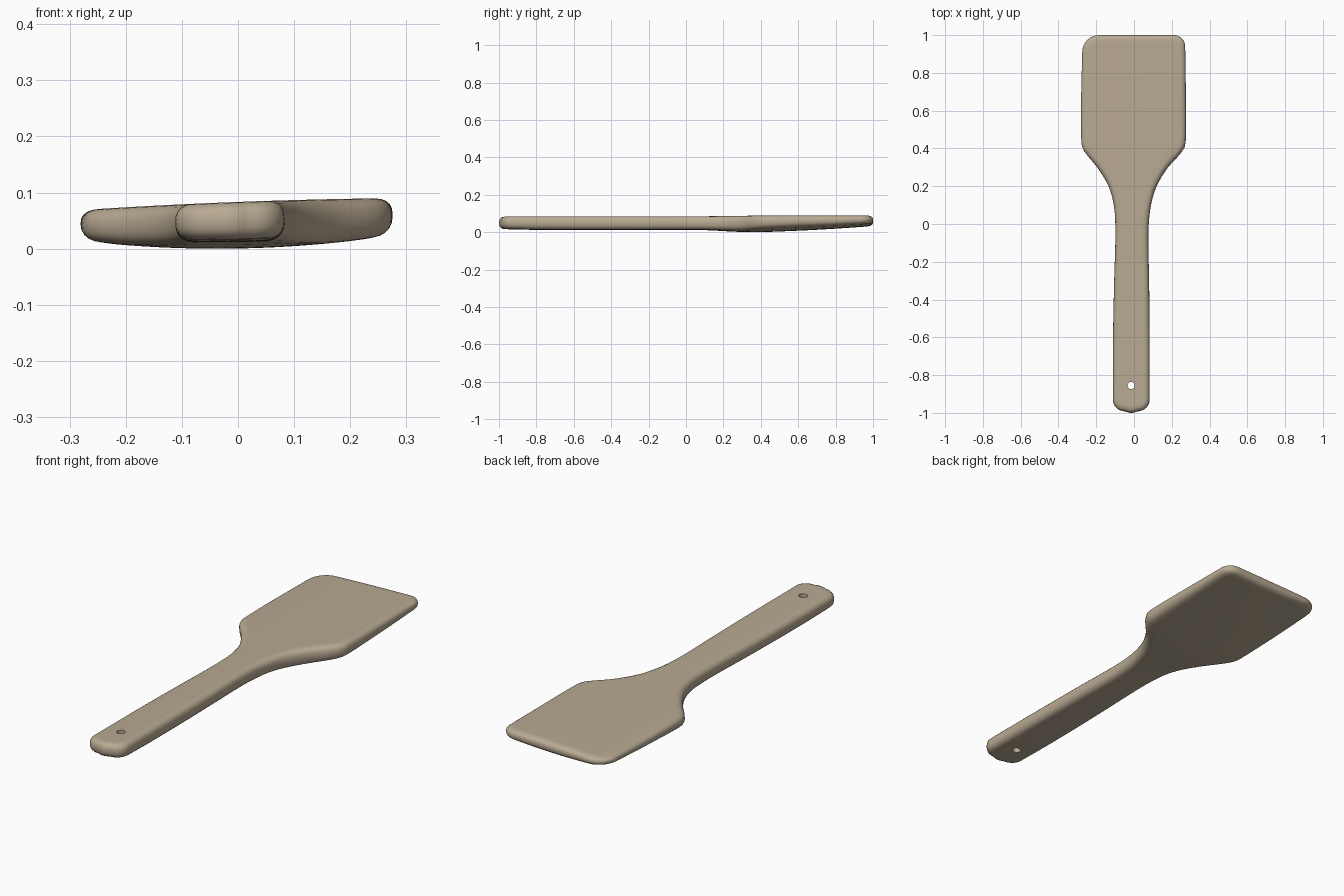
import bpy, bmesh, math
from mathutils import Vector

if "Cube" in bpy.data.objects:
    bpy.data.objects.remove(bpy.data.objects["Cube"])

COLS = 14      # columns across the flat faces
RIM = 10       # segments around the rounded rim
INSET = 0.034  # how far the rim rounding reaches inwards


def interp(table, y):
    """Smooth (Catmull-Rom style) interpolation in a list of (y, value)."""
    if y <= table[0][0]:
        return table[0][1]
    n = len(table)
    slope = lambda k: ((table[min(k + 1, n - 1)][1] - table[max(k - 1, 0)][1]) /
                       (table[min(k + 1, n - 1)][0] - table[max(k - 1, 0)][0]))
    for k in range(n - 1):
        (a, va), (b, vb) = table[k], table[k + 1]
        if y <= b:
            d = b - a
            t = (y - a) / d
            return ((2*t**3 - 3*t*t + 1) * va + (t**3 - 2*t*t + t) * d * slope(k) +
                    (3*t*t - 2*t**3) * vb + (t**3 - t*t) * d * slope(k + 1))
    return table[-1][1]


# Side outlines and underside height along the length
LEFT = [(-0.93, -0.112), (-0.6, -0.111), (-0.3, -0.105), (-0.1, -0.099), (0.0, -0.099),
        (0.1, -0.107), (0.2, -0.135), (0.3, -0.195), (0.36, -0.245), (0.4, -0.272),
        (0.44, -0.279), (0.65, -0.28), (0.91, -0.274)]
RIGHT = [(-0.93, 0.083), (-0.6, 0.083), (-0.3, 0.08), (-0.1, 0.076), (0.0, 0.078),
         (0.1, 0.09), (0.2, 0.12), (0.3, 0.18), (0.36, 0.235), (0.4, 0.265),
         (0.44, 0.274), (0.65, 0.275), (0.94, 0.271)]
UNDER = [(-1.0, 0.018), (-0.75, 0.013), (0.1, 0.012), (0.22, 0.006), (0.35, 0.001),
         (0.5, 0.005), (0.75, 0.017), (1.0, 0.034)]


def top_z(x, y):
    return 0.084 + 0.038 * x - 0.05 * x * x


def under_z(x, y):
    return interp(UNDER, y) + 0.018 * x + 0.24 * x * x * min(1, max(0, 1.6 - y))


def side(table, s, tip_r):
    """One side of the outline, from handle end to blade end; s is -1 left, 1 right."""
    pts, r = [], 0.065
    x0, x1 = table[0][1], table[-1][1]
    for k in range(9):                       # handle corner
        a = math.radians(90 - 90 * k / 8)
        pts.append((x0 - s * r * (1 - math.cos(a)), -0.93 - 0.062 * math.sin(a)))
    y1 = 1 - tip_r
    for k in range(1, 70):
        y = -0.93 + (y1 + 0.93) * k / 70
        pts.append((interp(table, y), y))
    for k in range(9):                       # blade corner
        a = math.radians(90 * k / 8)
        pts.append((x1 - s * tip_r * (1 - math.cos(a)), y1 + tip_r * math.sin(a)))
    return [Vector(p) for p in pts]


left, right = side(LEFT, -1, 0.09), side(RIGHT, 1, 0.06)
N = len(left)


def across(l, r, row):
    pts = [l.lerp(r, c / (COLS + 1)) for c in range(COLS + 2)]
    if row == 0:                             # gently bowed handle end
        for c, p in enumerate(pts):
            p.y -= 0.008 * math.sin(math.pi * c / (COLS + 1))
    return pts


grid_ids = ([(i, 0) for i in range(N)] + [(N - 1, c) for c in range(1, COLS + 2)] +
            [(i, COLS + 1) for i in range(N - 2, -1, -1)] + [(0, c) for c in range(COLS, 0, -1)])
rows = [across(left[i], right[i], i) for i in range(N)]
outline = [rows[i][c] for i, c in grid_ids]
M = len(outline)
normals = []
for k in range(M):
    t = (outline[(k + 1) % M] - outline[k - 1]).normalized()
    normals.append(Vector((t.y, -t.x)))
inner = {g: outline[k] + normals[k] * INSET for k, g in enumerate(grid_ids)}

# Spatula body: top and bottom grids joined by a rounded rim
bm = bmesh.new()
caps = []
for zf in (top_z, under_z):
    cap = {}
    for i in range(N):
        for c in range(COLS + 2):
            p = inner.get((i, c))
            if p is None:
                p = inner[(i, 0)].lerp(inner[(i, COLS + 1)], c / (COLS + 1))
            cap[i, c] = bm.verts.new((p.x, p.y, zf(p.x, p.y)))
    for i in range(N - 1):
        for c in range(COLS + 1):
            bm.faces.new((cap[i, c], cap[i, c + 1], cap[i + 1, c + 1], cap[i + 1, c]))
    caps.append(cap)
rings = [[caps[0][g] for g in grid_ids]]
for j in range(1, RIM):
    a = math.pi * j / RIM
    out = math.sin(a) ** 0.8
    up = math.copysign(abs(math.cos(a)) ** 0.8, math.cos(a))
    ring = []
    for k in range(M):
        p = outline[k] + normals[k] * INSET * (1 - out)
        hi, lo = top_z(p.x, p.y), under_z(p.x, p.y)
        ring.append(bm.verts.new((p.x, p.y, (hi + lo) / 2 + up * (hi - lo) / 2)))
    rings.append(ring)
rings.append([caps[1][g] for g in grid_ids])
for a, b in zip(rings, rings[1:]):
    for k in range(M):
        n = (k + 1) % M
        bm.faces.new((a[k], a[n], b[n], b[k]))
bmesh.ops.recalc_face_normals(bm, faces=bm.faces)
zmin = min(v.co.z for v in bm.verts)
bmesh.ops.translate(bm, verts=bm.verts, vec=(0, 0, -zmin))
mesh = bpy.data.meshes.new("spatula")
bm.to_mesh(mesh)
bm.free()
spatula = bpy.data.objects.new("spatula", mesh)
bpy.context.collection.objects.link(spatula)

wood = bpy.data.materials.new("pale wood")
wood.diffuse_color = (0.48, 0.40, 0.29, 1)
wood.use_nodes = True
wood.node_tree.nodes["Principled BSDF"].inputs["Base Color"].default_value = wood.diffuse_color
mesh.materials.append(wood)

# Hanging hole near the handle end
bpy.ops.mesh.primitive_cylinder_add(vertices=24, radius=0.019, depth=0.4,
                                    location=(-0.015, -0.855, 0.05))
cutter = bpy.context.object
cutter.name = "hole_cutter"
cutter.data.materials.append(wood)
mod = spatula.modifiers.new("hanging hole", 'BOOLEAN')
mod.operation, mod.object, mod.solver = 'DIFFERENCE', cutter, 'EXACT'
bpy.ops.object.select_all(action='DESELECT')
spatula.select_set(True)
bpy.context.view_layer.objects.active = spatula
bpy.ops.object.modifier_apply(modifier=mod.name)
bpy.data.objects.remove(cutter)
bpy.ops.object.shade_smooth_by_angle(angle=math.radians(40))
